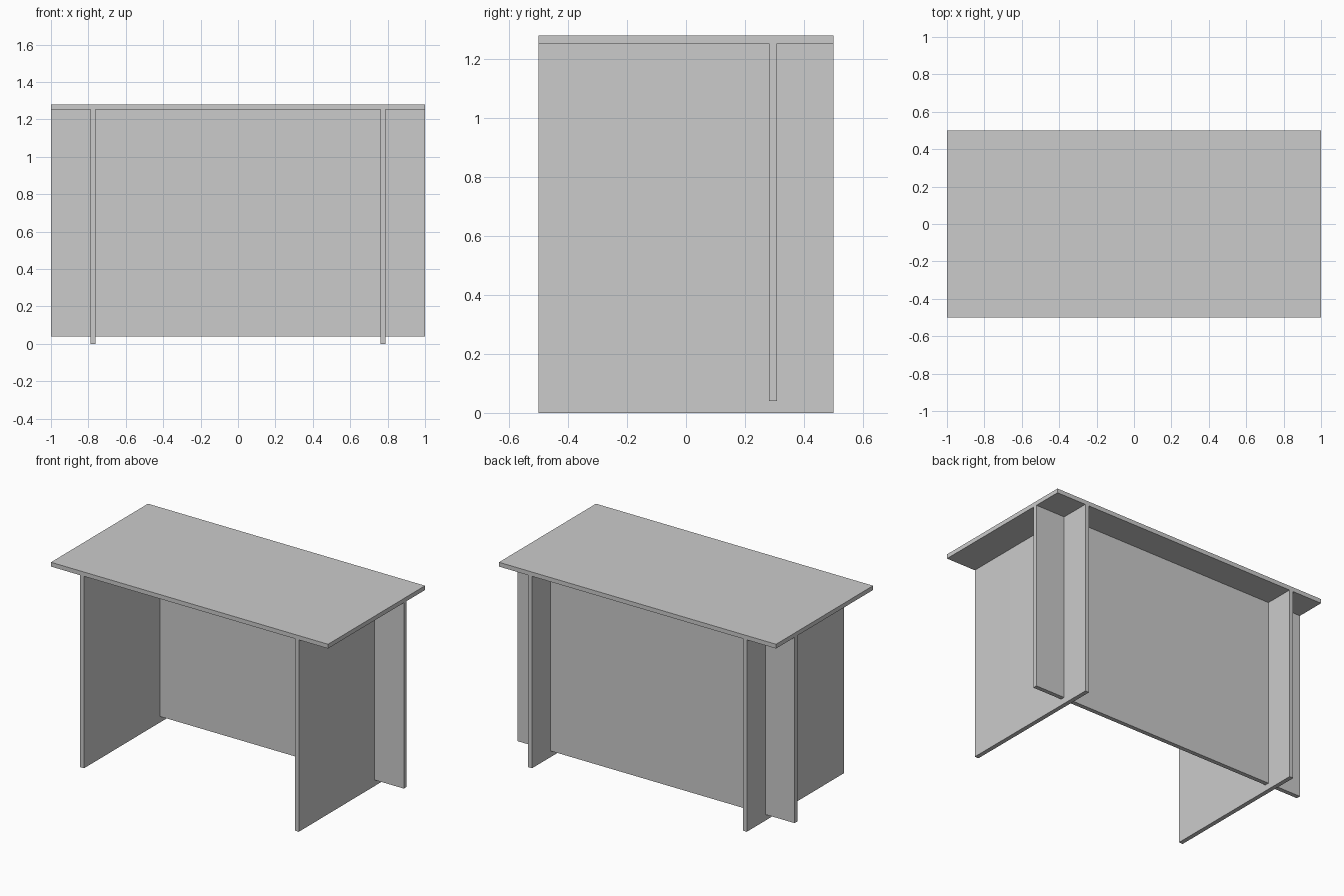
import bpy
import bmesh

cube = bpy.data.objects.get("Cube")
if cube:
    bpy.data.objects.remove(cube, do_unlink=True)

# Single plain grey
GREY = (0.6, 0.6, 0.6, 1)
grey = bpy.data.materials.new("light_grey")
grey.use_nodes = True
grey.diffuse_color = GREY
bsdf = next(n for n in grey.node_tree.nodes if n.type == "BSDF_PRINCIPLED")
bsdf.inputs["Base Color"].default_value = GREY


def board(name, low, high):
    """Rectangular board spanning two opposite corners."""
    bm = bmesh.new()
    bmesh.ops.create_cube(bm, size=1)
    for v in bm.verts:
        v.co = [high[i] if v.co[i] > 0 else low[i] for i in range(3)]
    mesh = bpy.data.meshes.new(name)
    bm.to_mesh(mesh)
    bm.free()
    mesh.materials.append(grey)
    obj = bpy.data.objects.new(name, mesh)
    bpy.context.collection.objects.link(obj)
    return obj


HALF_DEPTH = 0.5
UNDERSIDE = 1.252
LEG_X, LEG_HALF = 0.775, 0.014

# Table top
board("table_top", (-1, -HALF_DEPTH, UNDERSIDE), (1, HALF_DEPTH, 1.28))

# Full-depth slab legs
for side, sign in (("left", 1), ("right", -1)):
    x = sign * LEG_X
    board(side + "_leg", (x - LEG_HALF, -HALF_DEPTH, 0),
          (x + LEG_HALF, HALF_DEPTH, UNDERSIDE))

# Cross panel that passes through both legs and is raised off the floor
board("back_panel", (-1, 0.281, 0.04), (1, 0.309, UNDERSIDE))
